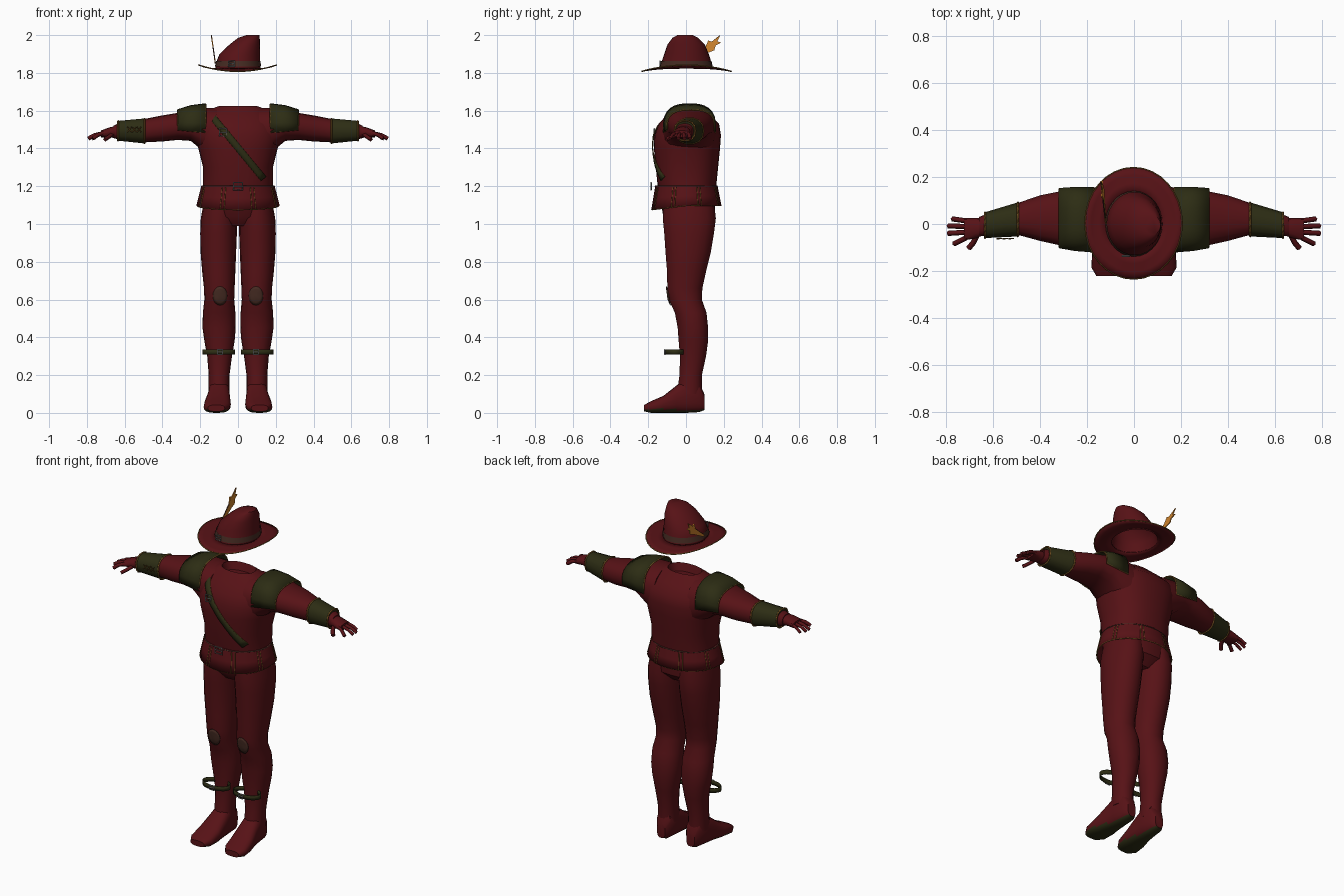
import bpy, bmesh, math
from mathutils import Vector
from mathutils.bvhtree import BVHTree

if "Cube" in bpy.data.objects:
    bpy.data.objects.remove(bpy.data.objects["Cube"])


def material(name, rgb):
    m = bpy.data.materials.new(name)
    m.use_nodes = True
    m.diffuse_color = (*rgb, 1)
    m.node_tree.nodes["Principled BSDF"].inputs["Base Color"].default_value = (*rgb, 1)
    return m


RED = material("dark red cloth", (0.095, 0.006, 0.008))
GREEN = material("olive leather", (0.026, 0.026, 0.007))
GOLD = material("gold trim", (0.16, 0.075, 0.014))
ORANGE = material("orange feather", (0.6, 0.22, 0.025))
SILVER = material("grey metal", (0.22, 0.22, 0.22))
BROWN = material("brown patch", (0.06, 0.024, 0.016))
SIDES = ((1, "left"), (-1, "right"))


def skin(name, rings, mat, closed=True, caps=(True, True), thick=0):
    """Bridge equal-length rings of points into one smooth-shaded object."""
    bm = bmesh.new()
    rows = [[bm.verts.new(p) for p in ring] for ring in rings]
    n = len(rows[0])
    for a, b in zip(rows, rows[1:]):
        for i in range(n if closed else n - 1):
            j = (i + 1) % n
            bm.faces.new((a[i], a[j], b[j], b[i]))
    for use, row in zip(caps, (rows[0], rows[-1])):
        if use and closed:
            bm.faces.new(row)
    bmesh.ops.recalc_face_normals(bm, faces=bm.faces)
    me = bpy.data.meshes.new(name)
    bm.to_mesh(me)
    bm.free()
    ob = bpy.data.objects.new(name, me)
    bpy.context.collection.objects.link(ob)
    me.materials.append(mat)
    bpy.context.view_layer.objects.active = ob
    bpy.ops.object.select_all(action='DESELECT')
    ob.select_set(True)
    bpy.ops.object.shade_smooth_by_angle(angle=math.radians(40))
    if thick:
        mod = ob.modifiers.new("thickness", 'SOLIDIFY')
        mod.thickness, mod.offset = thick, 0
    return ob


def section(axis, t, a0, a1, b0, b1, side=1, n=20, p=0.85, arc=(0, 1)):
    """Rounded cross-section at t on an axis, filling the given extents."""
    pts = []
    count = n if arc == (0, 1) else n + 1
    for i in range(count):
        w = math.tau * (arc[0] + (arc[1] - arc[0]) * i / n)
        c, s = math.cos(w), math.sin(w)
        a = (a0 + a1) / 2 + (a1 - a0) / 2 * math.copysign(abs(c) ** p, c)
        b = (b0 + b1) / 2 + (b1 - b0) / 2 * math.copysign(abs(s) ** p, s)
        x, y, z = {"x": (t, a, b), "y": (a, t, b), "z": (a, b, t)}[axis]
        pts.append((x * side, y, z))
    return pts


def loft(name, axis, rows, mat, side=1, caps=(True, True), **kw):
    return skin(name, [section(axis, *r, side=side, **kw) for r in rows], mat, caps=caps)


def tube(name, pts, r, mat, cyclic=False):
    cu = bpy.data.curves.new(name, 'CURVE')
    cu.dimensions, cu.bevel_depth, cu.bevel_resolution = '3D', r, 0
    sp = cu.splines.new('POLY')
    sp.points.add(len(pts) - 1)
    for q, p in zip(sp.points, pts):
        q.co = (*p, 1)
    sp.use_cyclic_u = cyclic
    cu.materials.append(mat)
    ob = bpy.data.objects.new(name, cu)
    bpy.context.collection.objects.link(ob)
    return ob


def buckle(name, x, y, z, w, h):
    corners = [(x + i * w, y, z + k * h) for i, k in ((-1, -1), (1, -1), (1, 1), (-1, 1))]
    tube(name, corners, 0.004, SILVER, True)
    tube(name + "_pin", [(x - w, y, z), (x + w, y, z)], 0.003, SILVER)


def drape(ob, x, z, gap):
    """Point on the front of an object at the given x and z."""
    me = ob.data
    tree = BVHTree.FromPolygons([v.co for v in me.vertices], [p.vertices for p in me.polygons])
    hit = tree.ray_cast(Vector((x, -1, z)), Vector((0, 1, 0)))[0]
    return (x, (hit.y if hit else -0.05) - gap, z)


# Jacket body with an open neck
torso = loft("jacket", "z", [
    (0.99, -.08, .08, -.08, .10), (1.04, -.185, .185, -.12, .15), (1.2, -.185, .185, -.15, .16),
    (1.3, -.185, .185, -.16, .17), (1.4, -.21, .21, -.17, .18), (1.47, -.225, .225, -.168, .185),
    (1.53, -.215, .215, -.145, .175), (1.58, -.185, .185, -.10, .125), (1.61, -.14, .14, -.07, .09),
    (1.625, -.10, .10, -.055, .075), (1.58, -.085, .085, -.04, .06)], RED, n=28)

# Flared jacket skirt with gold piping
def skirt_point(w, f, out=0):
    front = max(0, -math.sin(w))
    return ((.192 + .026 * f + out) * math.cos(w), .002 + (.163 + .02 * f + out) * math.sin(w),
            1.2 - f * (.102 + .022 * front))

angles = [math.tau * i / 32 for i in range(32)]
skin("jacket_skirt", [[skirt_point(w, f) for w in angles] for f in (0, .5, 1)], RED,
     caps=(True, False), thick=.005)
tube("skirt_hem", [skirt_point(w, 1) for w in angles], .0035, GOLD, True)
tube("belt_line", [skirt_point(w, 0, .001) for w in angles], .004, BROWN, True)
for k in range(8):
    for d in (-.05, .05):
        w = math.tau * (k + .5) / 8 + d
        tube("skirt_piping", [skirt_point(w, f, .002) for f in (.05, 1)], .0025, GOLD)
buckle("belt_buckle", 0, -.185, 1.2, .024, .02)

# Chest strap
a, b = Vector((-.15, 1.585)), Vector((.135, 1.24))
across = Vector((b.y - a.y, a.x - b.x)).normalized() * .017
rows = []
for i in range(15):
    c = a.lerp(b, i / 14)
    rows.append([drape(torso, *(c + across * k), .008) for k in (-1, 0, 1)])
skin("chest_strap", rows, GREEN, closed=False, thick=.005)
for k in (0, 2):
    tube("strap_edge", [r[k] for r in rows], .002, GOLD)
bx, by, bz = drape(torso, -.08, 1.485, .014)
buckle("chest_buckle", bx, by, bz, .018, .02)

for s, side in SIDES:
    # Leg, boot and knee patch
    leg = loft(side + "_leg", "z", [
        (1.12, .005, .18, -.12, .15), (1.03, .004, .197, -.125, .16), (.95, .006, .2, -.117, .15),
        (.85, .01, .198, -.11, .133), (.75, .014, .19, -.102, .108), (.66, .018, .18, -.1, .088),
        (.6, .02, .178, -.092, .085), (.53, .014, .186, -.06, .11), (.45, .012, .188, -.045, .118),
        (.38, .018, .178, -.04, .118), (.3, .032, .163, -.033, .107), (.2, .045, .155, -.035, .085),
        (.1, .045, .155, -.05, .085)], RED, s, n=18, p=.95)
    boot = loft(side + "_boot", "y", [
        (.097, .07, .125, .015, .1), (.07, .05, .145, .004, .16), (0, .045, .155, 0, .18),
        (-.05, .042, .162, 0, .145), (-.12, .038, .178, 0, .09), (-.185, .045, .182, 0, .062),
        (-.222, .07, .16, .008, .042)], RED, s, p=.75)
    boot.data.materials.append(GREEN)
    for f in boot.data.polygons:
        if f.normal.z < -.6:
            f.material_index = 1
    patch = [[drape(leg, s * .095 + .038 * r * math.cos(w), .62 + .05 * r * math.sin(w), .005)
              for w in angles[::2]] for r in (.3, .7, 1)]
    skin(side + "_knee_patch", patch, BROWN, caps=(True, False), thick=.004)

    # Shin strap with buckle
    skin(side + "_shin_strap", [section("z", z, .018, .185, -.108, -.008, s, p=1)
         for z in (.309, .335)], GREEN, caps=(False, False), thick=.005)
    buckle(side + "_shin_buckle", s * .095, -.112, .322, .014, .013)

    # Sleeve
    loft(side + "_sleeve", "x", [
        (.11, -.13, .16, 1.33, 1.615), (.19, -.12, .155, 1.39, 1.615), (.25, -.105, .148, 1.44, 1.605),
        (.32, -.09, .138, 1.445, 1.588), (.4, -.072, .122, 1.437, 1.575), (.5, -.045, .088, 1.432, 1.555),
        (.63, -.052, .042, 1.447, 1.535), (.66, -.052, .03, 1.455, 1.52)], RED, s, n=16)

    # Shoulder pad with gold edging
    arc = dict(arc=(-.02, .52), p=.75, n=14)
    pad = [section("x", *r, side=s, **arc) for r in (
        (.172, -.118, .155, 1.385, 1.635), (.25, -.112, .155, 1.405, 1.625),
        (.318, -.1, .15, 1.43, 1.604))]
    skin(side + "_shoulder_pad", pad, GREEN, closed=False, thick=.008)
    tube(side + "_pad_trim", pad[0] + pad[2][::-1], .004, GOLD, True)

    # Forearm cuff with gold edging
    ends = [(.495, -.053, .092, 1.425, 1.56), (.635, -.06, .05, 1.44, 1.547)]
    loft(side + "_cuff", "x", ends, GREEN, s, n=14)
    for e in ends:
        tube(side + "_cuff_trim", section("x", *e, side=s, n=14), .005, GOLD, True)

    # Hand
    loft(side + "_palm", "x", [
        (.645, -.05, .025, 1.455, 1.518), (.68, -.062, .025, 1.458, 1.512),
        (.725, -.07, .025, 1.458, 1.495)], RED, s, n=12)
    tips = ((.775, .022, 1.452), (.793, -.008, 1.452), (.793, -.04, 1.452), (.768, -.085, 1.452))
    for k, tip in enumerate(tips):
        root = Vector((.715, .013 - .024 * k, 1.48))
        mid = root.lerp(Vector(tip), .55) + Vector((0, 0, .006))
        tube(side + "_finger", [(s * p[0], p[1], p[2]) for p in (root, mid, tip)], .011, RED).data.use_fill_caps = True
    thumb = ((.665, -.04, 1.475), (.685, -.08, 1.46), (.705, -.104, 1.447))
    tube(side + "_thumb", [(s * p[0], p[1], p[2]) for p in thumb], .012, RED).data.use_fill_caps = True

# Cross lacing on one cuff
for k in range(3):
    x = -.585 + .025 * k
    for d in (-1, 1):
        tube("cuff_lacing", [(x, -.063, 1.5 - .014 * d), (x + .022, -.062, 1.5 + .014 * d)], .0025, GOLD)

# Hat crown, curled brim and band
loft("hat_crown", "z", [
    (1.822, -.12, .118, -.138, .14), (1.87, -.11, .117, -.125, .13), (1.9, -.098, .117, -.115, .12),
    (1.95, -.045, .116, -.098, .1), (1.985, 0, .115, -.072, .065), (2.0, .045, .113, -.045, .035)],
    RED, caps=(False, True), n=28, p=1)
brim = [[(.207 * f * math.cos(w) - .002, .237 * f * math.sin(w) + .003,
          1.824 - .016 * (f - .57) / .43 + .034 * (f * math.cos(w)) ** 2 * (f - .57) / .43)
         for w in angles] for f in (.57, .72, .87, 1)]
skin("hat_brim", brim, RED, caps=(False, False), thick=.004)
tube("brim_trim", brim[-1], .0035, GOLD, True)
loft("hat_band", "z", [(1.834, -.122, .121, -.139, .141), (1.864, -.115, .12, -.131, .135)],
     BROWN, caps=(False, False), n=28, p=1)
buckle("hat_buckle", -.035, -.137, 1.849, .016, .014)

# Feather
outline = [(0, 1.856), (.1, 1.93), (.118, 1.972), (.135, 1.965), (.183, 2.0), (.166, 1.967),
           (.186, 1.96), (.157, 1.945), (.15, 1.92), (.12, 1.908), (.012, 1.85)]
skin("feather", [[(-.12 - .14 * (z - 1.85) + d, y, z) for y, z in outline] for d in (-.003, .003)], ORANGE)
tube("feather_quill", [(-.12, 0, 1.853), (-.141, .18, 1.997)], .003, BROWN)
